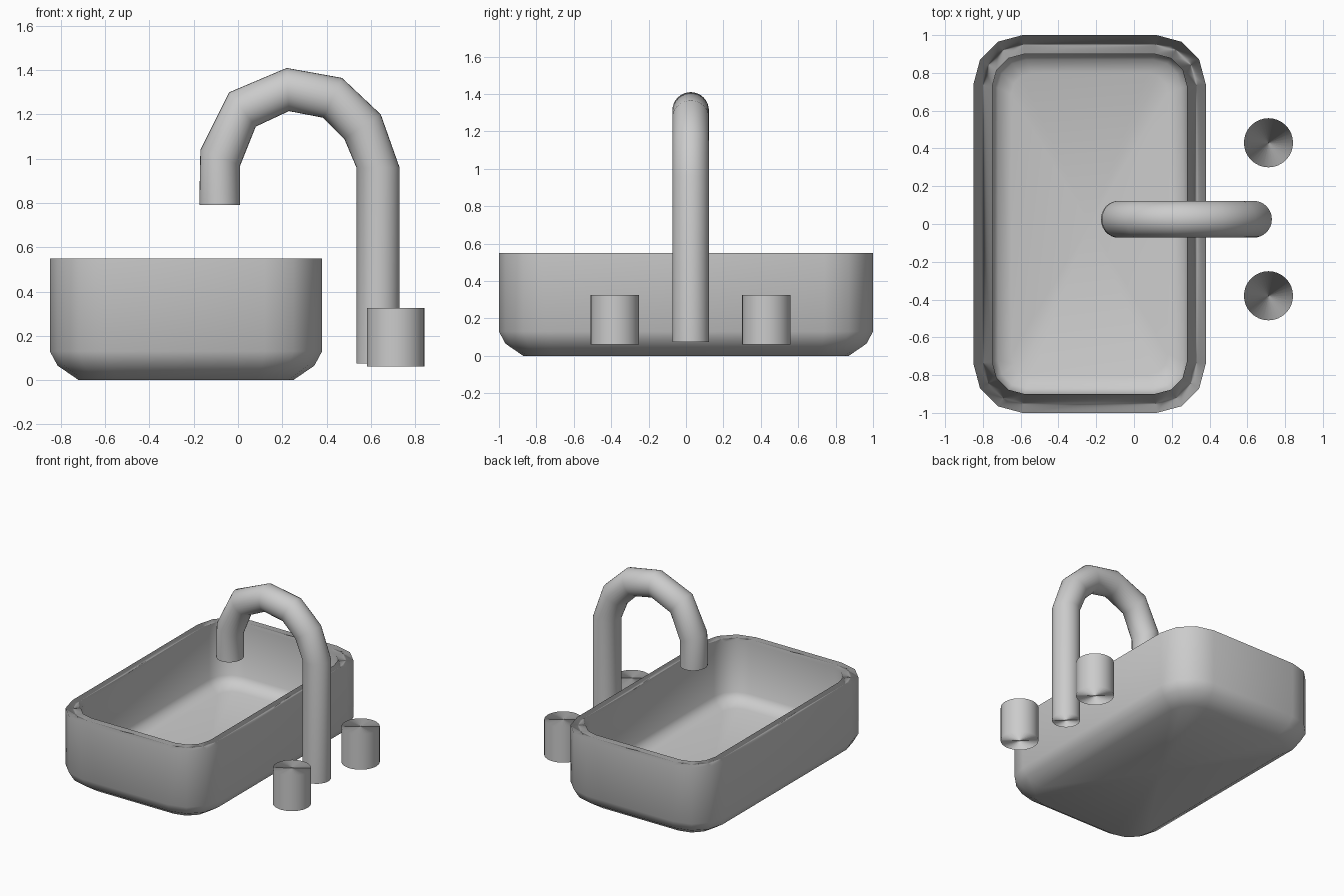
import bpy, bmesh, math
from mathutils import Vector

if "Cube" in bpy.data.objects:
    bpy.data.objects.remove(bpy.data.objects["Cube"])

grey = bpy.data.materials.new("mid_grey")
grey.diffuse_color = (0.52, 0.52, 0.52, 1)
grey.use_nodes = True
grey.node_tree.nodes["Principled BSDF"].inputs["Base Color"].default_value = grey.diffuse_color


def loft(name, rings, hard_caps=True, rim=None):
    """Skin equal-length rings and close both ends with centre fans.
    Caps (hard_caps) and the rim band take their shading from the walls."""
    bm = bmesh.new()
    loops = [[bm.verts.new(p) for p in r] for r in rings]
    n = len(rings[0])
    ignored = set()
    for k, (a, b) in enumerate(zip(loops, loops[1:])):
        for i in range(n):
            j = (i + 1) % n
            f = bm.faces.new((a[i], a[j], b[j], b[i]))
            if k == rim:
                ignored.add(f)
    centres = set()
    for loop in (loops[0], loops[-1]):
        c = bm.verts.new(sum((v.co for v in loop), Vector()) / n)
        centres.add(c)
        for i in range(n):
            f = bm.faces.new((loop[i], loop[(i + 1) % n], c))
            if hard_caps:
                ignored.add(f)
    bmesh.ops.recalc_face_normals(bm, faces=bm.faces)

    # Corner normals averaged from the wall faces only
    def wall_normal(v):
        total = Vector()
        for l in v.link_loops:
            if l.face not in ignored:
                total += l.face.normal * l.calc_angle()
        return total.normalized()

    vn = {v: wall_normal(v) for v in bm.verts}
    normals = []
    for f in bm.faces:
        f.smooth = True
        for l in f.loops:
            if hard_caps and l.vert in centres:
                others = [vn[v] for v in f.verts if v not in centres]
                normals.append(sum(others, Vector()).normalized())
            else:
                normals.append(vn[l.vert])
    me = bpy.data.meshes.new(name)
    bm.to_mesh(me)
    bm.free()
    me.normals_split_custom_set(normals)
    me.materials.append(grey)
    ob = bpy.data.objects.new(name, me)
    bpy.context.collection.objects.link(ob)
    return ob


def rounded_rect(inset, z, radius):
    """Basin outline with three-segment corners."""
    cx, hx, hy = -0.235, 0.615 - inset, 1.0 - inset
    pts = []
    for k, (sx, sy) in enumerate(((1, 1), (-1, 1), (-1, -1), (1, -1))):
        for s in range(4):
            a = math.radians(90 * k + 30 * s)
            pts.append((cx + sx * (hx - radius) + radius * math.cos(a),
                        sy * (hy - radius) + radius * math.sin(a), z))
    return pts


# Basin: outer shell, flat rim, inner shell
profile = [(0.13, 0.0, 0.17), (0.035, 0.065, 0.235), (0, 0.13, 0.26), (0, 0.55, 0.26),
           (0.1, 0.55, 0.17), (0.1, 0.17, 0.17), (0.13, 0.125, 0.15), (0.2, 0.1, 0.11)]
loft("basin", [rounded_rect(*p) for p in profile], hard_caps=False, rim=3)

# Curved tap: each ring spans an outer and an inner bend point (x, z)
bends = [((0.73, 0.075), (0.535, 0.075)), ((0.73, 0.96), (0.535, 0.96)),
         ((0.645, 1.20), (0.48, 1.09)), ((0.47, 1.365), (0.385, 1.185)),
         ((0.22, 1.41), (0.23, 1.215)), ((-0.04, 1.30), (0.08, 1.145)),
         ((-0.17, 1.04), (0.01, 0.97)), ((-0.175, 0.79), (0.01, 0.79))]
rings = []
for (ox, oz), (ix, iz) in bends:
    mid, half = Vector(((ox + ix) / 2, 0.025, (oz + iz) / 2)), Vector(((ox - ix) / 2, 0, (oz - iz) / 2))
    rings.append([mid + half * math.cos(t) + Vector((0, 0.0975 * math.sin(t), 0))
                  for t in (math.tau * i / 32 for i in range(32))])
loft("spout", rings)

# Two tap knobs
for side, y in (("left", 0.43), ("right", -0.38)):
    loft(side + "_knob", [[(0.712 + 0.13 * math.cos(t), y + 0.13 * math.sin(t), z)
                           for t in (math.tau * i / 32 for i in range(32))]
                          for z in (0.062, 0.325)])
